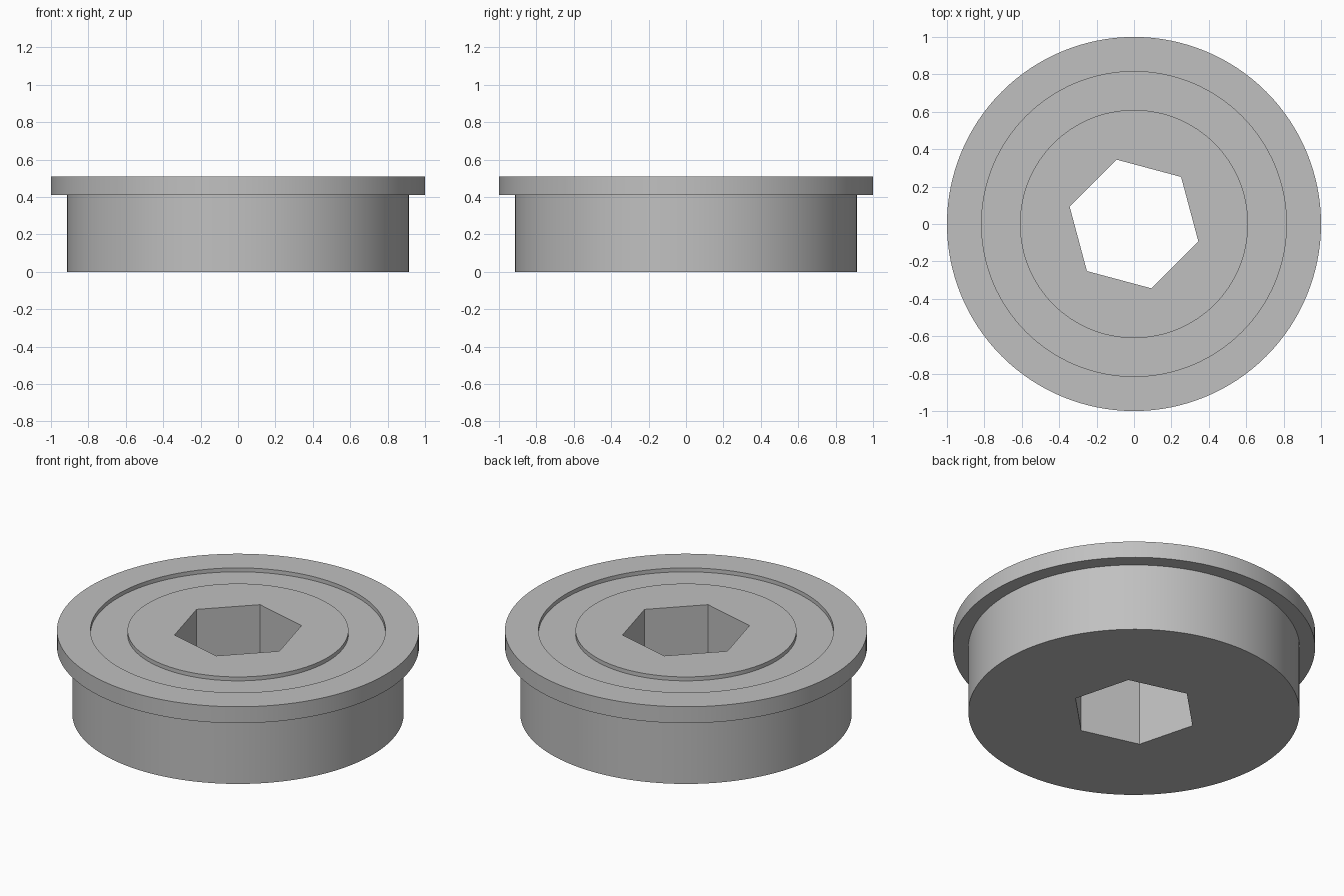
import bpy
import bmesh
from math import radians, cos, sin, tau

cube = bpy.data.objects.get("Cube")
if cube:
    bpy.data.objects.remove(cube, do_unlink=True)

SEGMENTS = 128

grey = bpy.data.materials.new("plain grey")
grey.use_nodes = True
grey.diffuse_color = (0.53, 0.53, 0.53, 1)
grey.node_tree.nodes["Principled BSDF"].inputs["Base Color"].default_value = grey.diffuse_color


def turned_solid(name, profile, sides, turn=0):
    """Stack one ring per (radius, height) point and cap both ends."""
    bm = bmesh.new()
    rings = []
    for r, z in profile:
        angles = [turn + tau * i / sides for i in range(sides)]
        rings.append([bm.verts.new((r * cos(a), r * sin(a), z)) for a in angles])
    for low, high in zip(rings, rings[1:]):
        for i in range(sides):
            j = (i + 1) % sides
            bm.faces.new((low[i], low[j], high[j], high[i]))
    bm.faces.new(rings[0][::-1])
    bm.faces.new(rings[-1])
    bmesh.ops.recalc_face_normals(bm, faces=bm.faces)
    mesh = bpy.data.meshes.new(name)
    bm.to_mesh(mesh)
    bm.free()
    mesh.materials.append(grey)
    obj = bpy.data.objects.new(name, mesh)
    bpy.context.collection.objects.link(obj)
    return obj


# Body, flange, shallow ring groove and raised centre in one profile
BODY, RIM, TOP, FLOOR = 0.915, 1.0, 0.51, 0.486
plug = turned_solid("flanged_plug", [
    (BODY, 0), (BODY, 0.41), (RIM, 0.41), (RIM, TOP),
    (0.815, TOP), (0.815, FLOOR), (0.61, FLOOR), (0.61, TOP),
], SEGMENTS)

# Hexagonal through hole
cutter = turned_solid("hex_hole_cutter", [(0.356, -0.2), (0.356, 0.8)], 6, radians(45))
cutter.hide_render = True
hole = plug.modifiers.new("hex hole", 'BOOLEAN')
hole.operation = 'DIFFERENCE'
hole.solver = 'EXACT'
hole.object = cutter

bpy.ops.object.select_all(action='DESELECT')
plug.select_set(True)
bpy.context.view_layer.objects.active = plug
bpy.ops.object.modifier_apply(modifier=hole.name)
bpy.data.objects.remove(cutter, do_unlink=True)
bpy.ops.object.shade_smooth_by_angle(angle=radians(30))
